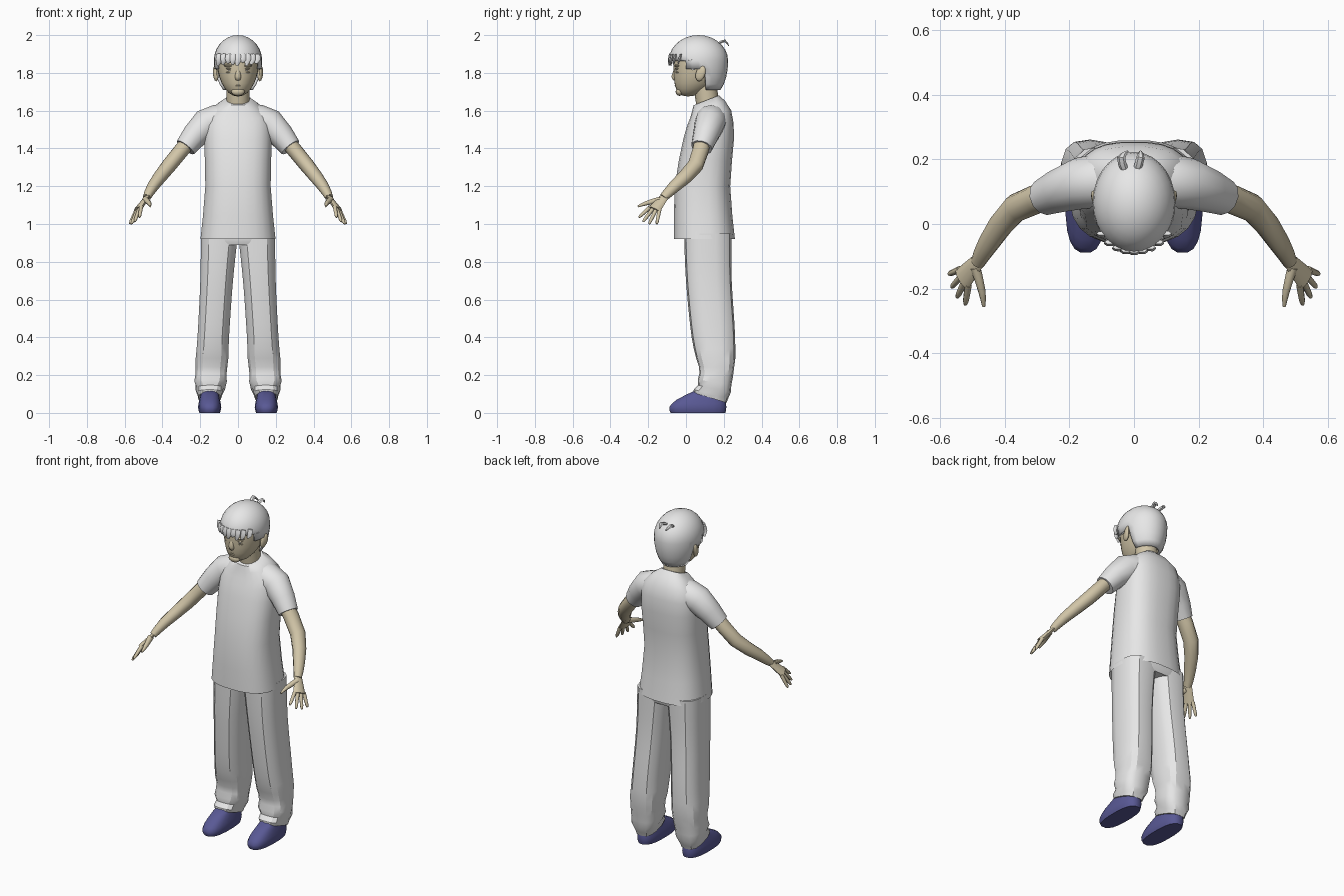
import bpy, bmesh, math
from mathutils import Vector

cube = bpy.data.objects.get("Cube")
if cube:
    bpy.data.objects.remove(cube, do_unlink=True)


def material(name, *colour):
    made = bpy.data.materials.new(name)
    made.use_nodes = True
    made.diffuse_color = (*colour, 1)
    shader = made.node_tree.nodes["Principled BSDF"]
    shader.inputs["Base Color"].default_value = (*colour, 1)
    return made


GREY = material("light_grey", .8, .8, .8)
SKIN = material("skin", .64, .56, .39)
BLUE = material("shoe_blue", .1, .1, .3)


def finish(name, bm, paint, mirror=False, angle=40):
    """Turn the mesh into a named, coloured and shaded object."""
    bmesh.ops.recalc_face_normals(bm, faces=bm.faces)
    mesh = bpy.data.meshes.new(name)
    bm.to_mesh(mesh)
    bm.free()
    mesh.materials.append(paint)
    part = bpy.data.objects.new(name, mesh)
    bpy.context.collection.objects.link(part)
    bpy.ops.object.select_all(action='DESELECT')
    part.select_set(True)
    bpy.context.view_layer.objects.active = part
    bpy.ops.object.shade_smooth_by_angle(angle=math.radians(angle))
    if mirror:
        part.modifiers.new("Mirror", 'MIRROR').use_mirror_merge = False
    return part


def smooth(points, steps):
    """Flowing curve through the points, whatever their dimension."""
    points = [Vector(p) for p in points]
    curve = []
    for i in range(len(points) - 1):
        b, c = points[i], points[i + 1]
        before, after = points[max(i - 1, 0)], points[min(i + 2, len(points) - 1)]
        leave, arrive = (c - before) / 2, (after - b) / 2
        for k in range(steps):
            t = k / steps
            blend = t * t * (3 - 2 * t)
            curve.append(b.lerp(c, blend) + leave * t * (1 - t) ** 2 - arrive * t * t * (1 - t))
    return curve + [points[-1]]


def bridge(bm, rings, closed_start=True):
    """Join rings of points with quads and close the ends."""
    rings = [[bm.verts.new(p) for p in ring] for ring in rings]
    for a, b in zip(rings, rings[1:]):
        for i in range(len(a)):
            j = (i + 1) % len(a)
            bm.faces.new((a[i], a[j], b[j], b[i]))
    if closed_start:
        bm.faces.new(rings[0])
    bm.faces.new(rings[-1])


def power_curve(value, power):
    return math.copysign(abs(value) ** (2 / power), value)


def loft(bm, sections, n=20, power=2.6, steps=2, centre=lambda z: 0, slope=lambda z: 0, closed_start=True):
    """Stacked rounded sections, each given as height, half width, front and back."""
    rings = []
    for z, half, front, back in smooth(sections, steps):
        ring = []
        for i in range(n):
            a = math.tau * (i + .5) / n
            across = half * power_curve(math.cos(a), power)
            along = (back - front) / 2 * power_curve(math.sin(a), power)
            ring.append((centre(z) + across, (front + back) / 2 + along, z + slope(z) * along))
        rings.append(ring)
    bridge(bm, rings, closed_start)


def tube(bm, path, side=(0, 1, 0), flat=1, n=10, steps=2):
    """Tapered limb; each path point carries its radius as a fourth value."""
    path = smooth(path, steps)
    rings = []
    for i, p in enumerate(path):
        ahead = path[min(i + 1, len(path) - 1)].xyz
        t = (ahead - path[max(i - 1, 0)].xyz).normalized()
        u = Vector(side)
        u = (u - t * u.dot(t)).normalized()
        v = t.cross(u) * flat
        angles = [k * math.tau / n for k in range(n)]
        rings.append([p.xyz + p.w * (u * math.cos(a) + v * math.sin(a)) for a in angles])
    bridge(bm, rings)


def ball(bm, centre, size, n=12):
    made = bmesh.ops.create_uvsphere(bm, u_segments=n, v_segments=n // 2, radius=1)["verts"]
    for v in made:
        v.co = Vector(centre) + Vector(a * b for a, b in zip(v.co, size))


def skull(bm, centre, size, drop, sweep):
    """Egg shape whose lower half is lengthened and swept forward or back."""
    ball(bm, centre, size, 28)
    for v in bm.verts:
        below = max(0, centre[2] - v.co.z) / size[2]
        v.co.z -= below * (drop - size[2])
        v.co.y += sweep * below ** 2


# Shirt, open at the hem, with a collar that rises towards the nape
bm = bmesh.new()
loft(bm, [(.92, .2, -.065, .26), (1.2, .174, -.06, .235), (1.45, .18, -.015, .255),
          (1.58, .16, .02, .24), (1.655, .07, .04, .175)],
     n=24, slope=lambda z: max(0, z - 1.5) * 2.5, closed_start=False)
finish("shirt_body", bm, GREY)

# Short sleeves
bm = bmesh.new()
tube(bm, [(.07, .135, 1.55, .085), (.17, .125, 1.53, .08), (.278, .083, 1.405, .057)], n=12)
finish("sleeves", bm, GREY, True)

# Trousers, with hems low at the heel and folds gathered above them
bm = bmesh.new()
loft(bm, [(.89, .18, 0, .23), (.93, .19, -.01, .24), (1, .17, 0, .22)], power=3)
finish("trouser_hips", bm, GREY)


def leg_centre(z):
    return .155 - .06 * z


bm = bmesh.new()
loft(bm, [(.08, .06, .04, .215), (.2, .088, .07, .255), (.4, .085, .03, .26),
          (.7, .088, 0, .242), (.95, .1, -.01, .24)],
     n=14, power=2.8, steps=4, centre=leg_centre, slope=lambda z: min(0, z - .25) * 1.8)
for v in bm.verts:
    if .1 < v.co.z < .28:
        axis = Vector((leg_centre(v.co.z), .15, v.co.z))
        v.co = axis.lerp(v.co, 1 + .07 * math.sin(v.co.z * 120))
finish("trouser_legs", bm, GREY, True, 30)

# Rounded shoes
bm = bmesh.new()
loft(bm, [(0, .055, -.083, .21), (.03, .062, -.09, .215), (.07, .055, -.05, .21), (.115, .044, .04, .2)],
     centre=lambda z: .15)
finish("shoes", bm, BLUE, True)

# Bare arms
bm = bmesh.new()
tube(bm, [(.25, .09, 1.45, .045), (.365, .05, 1.31, .044), (.45, -.06, 1.2, .034), (.483, -.12, 1.14, .023)],
     side=(.4, .8, -.2), flat=.9)
finish("arms", bm, SKIN, True)


def with_radius(point, radius):
    return (*point, radius)


# Hands: flat palm, four fingers fanned from the knuckles, and a thumb
bm = bmesh.new()
wrist, knuckle = Vector((.477, -.11, 1.15)), Vector((.53, -.17, 1.075))
index_tip, little_tip = Vector((.522, -.25, 1.035)), Vector((.573, -.155, 1))
spread = (little_tip - index_tip).normalized()
reach = (knuckle - wrist).normalized()
tube(bm, [with_radius(wrist, .024), with_radius(knuckle, .038)], spread, .45)
for k in range(4):
    base = knuckle + spread * (k - 1.5) * .019 - reach * .01
    tip = index_tip.lerp(little_tip, k / 3) + reach * .02 * math.sin(k * math.pi / 3)
    tube(bm, [with_radius(base, .011), with_radius(base.lerp(tip, .8), .009), with_radius(tip, .004)],
         spread, n=8)
tube(bm, [(.49, -.135, 1.13, .017), (.47, -.21, 1.11, .012), (.465, -.255, 1.093, .005)], spread, n=8)
finish("hands", bm, SKIN, True, 50)

# Neck and head
bm = bmesh.new()
tube(bm, [(0, .12, 1.6, .06), (0, .1, 1.74, .062)], n=16)
finish("neck", bm, SKIN)

bm = bmesh.new()
skull(bm, (0, .07, 1.86), (.11, .137, .12), drop=.185, sweep=-.06)
finish("head", bm, SKIN, angle=50)

# Nose, lips and chin
bm = bmesh.new()
tube(bm, [(0, -.05, 1.83, .008), (0, -.06, 1.78, .018), (0, -.05, 1.766, .012)], (1, 0, 0))
for z, width in ((1.742, .025), (1.732, .021)):
    ball(bm, (0, -.047, z), (width, .013, .006))
ball(bm, (0, -.035, 1.7), (.036, .02, .022))
finish("nose_and_mouth", bm, SKIN, angle=50)

# Eyes, lids and brow ridges
bm = bmesh.new()
ball(bm, (.04, -.04, 1.812), (.016, .016, .008))
finish("eyes", bm, GREY, True)
bm = bmesh.new()
for z, depth in ((1.822, .019), (1.803, .015)):
    ball(bm, (.042, -.04, z), (.021, depth, .006))
ball(bm, (.045, -.046, 1.838), (.03, .015, .008))
finish("eyelids_and_brows", bm, SKIN, True)

# Ears, leaning back and flaring out behind
bm = bmesh.new()
ball(bm, (.115, .078, 1.797), (.014, .026, .042))
for v in bm.verts:
    v.co.y += (v.co.z - 1.8) * .2
    v.co.x += max(0, v.co.y - .07) * .3
finish("ears", bm, SKIN, True, 50)


# Hair cap, trimmed along a hairline that drops behind the ears
def below_hairline(face):
    middle = face.calc_center_median()
    line = 1.85 if middle.y < 0 else 1.83 if middle.y < .095 else 1.71
    return middle.z < line


bm = bmesh.new()
skull(bm, (0, .066, 1.865), (.128, .157, .135), drop=.2, sweep=.03)
bmesh.ops.delete(bm, geom=[f for f in bm.faces if below_hairline(f)], context='FACES')
shell = finish("hair_cap", bm, GREY, angle=50).modifiers.new("Thickness", 'SOLIDIFY')
shell.thickness = .012


# Fringe locks swept across the brow
def brow(x, z, lift, radius):
    front = .066 - .157 * math.sqrt(1 - (x / .132) ** 2)
    return (x, front + lift, z, radius)


bm = bmesh.new()
for k in range(-4, 5):
    x = k * .025
    end = 1.838 + .012 * (k % 3 == 1) + .006 * (k % 2)
    tube(bm, [brow(x, 1.9, .008, .016), brow(x, 1.87, .002, .018), brow(x - .006, end, .002, .006)],
         (1, 0, 0), .45, n=6)

# Sideburns and the small tuft at the crown
for s in (-1, 1):
    tube(bm, [(s * .117, .03, 1.87, .028), (s * .113, .04, 1.815, .008)], flat=.3, n=6)
    tube(bm, [(s * .02 - .01, .17, 1.955, .012), (s * .03 - .01, .205, 1.97, .013), (s * .02, .225, 1.945, .004)],
         (1, 0, 0), .6, n=6)
finish("fringe_and_tuft", bm, GREY)
